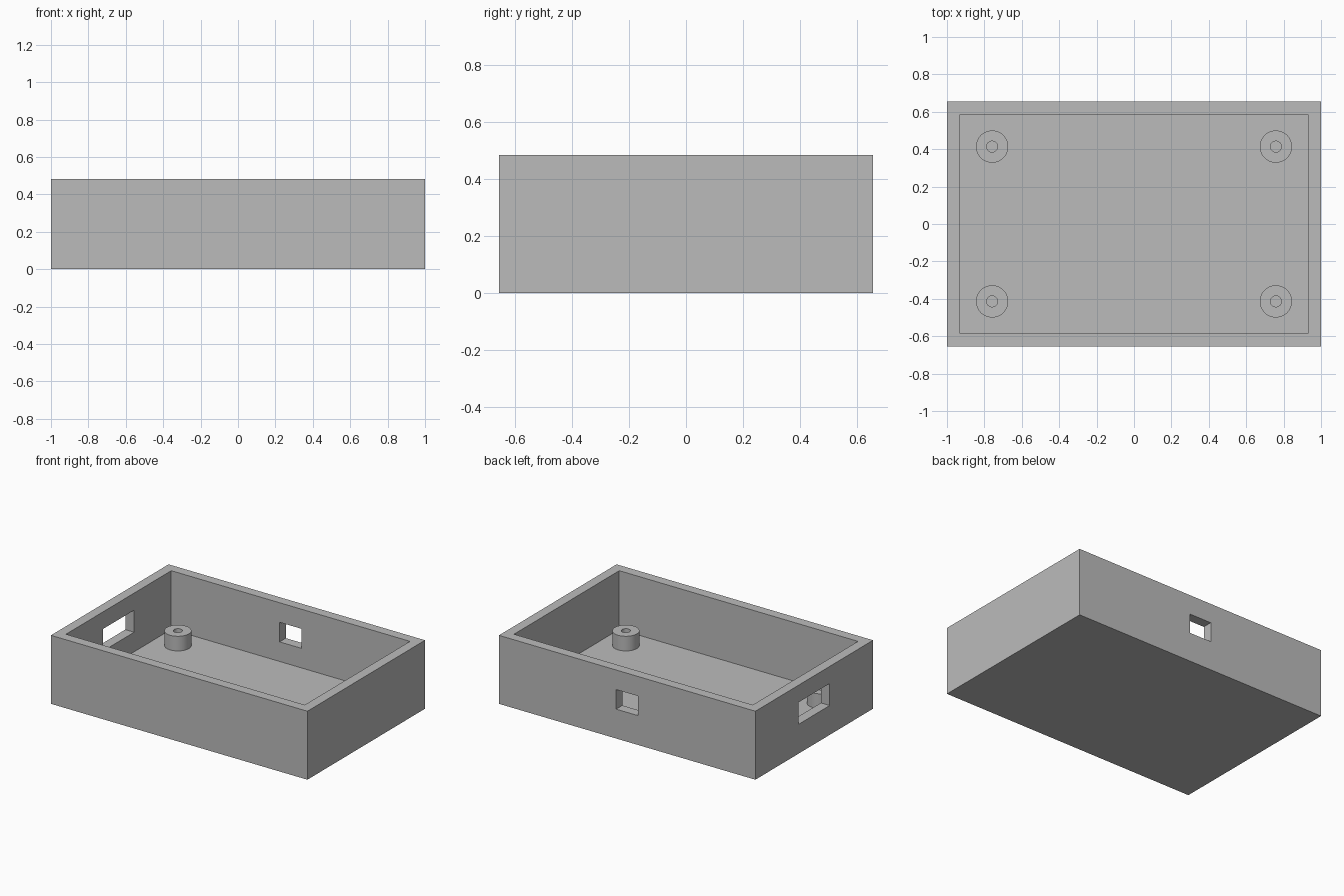
import bpy
import bmesh
import math
from mathutils import Matrix, Vector

cube = bpy.data.objects.get("Cube")
if cube:
    bpy.data.objects.remove(cube, do_unlink=True)

# Overall dimensions
UNIT = 2 / 58
LENGTH, DEPTH, HEIGHT = 58 * UNIT, 38 * UNIT, 14 * UNIT
WALL = 2 * UNIT
POST_TOP = 5 * UNIT
POST_RADIUS, SCREW_RADIUS = 2.5 * UNIT, 0.85 * UNIT
POST_X, POST_Y = 22 * UNIT, 12 * UNIT

grey = bpy.data.materials.new("plain grey")
grey.use_nodes = True
grey.diffuse_color = (0.5, 0.5, 0.5, 1)
grey.node_tree.nodes["Principled BSDF"].inputs["Base Color"].default_value = (0.5, 0.5, 0.5, 1)


def add_object(name, bm):
    bmesh.ops.recalc_face_normals(bm, faces=bm.faces)
    mesh = bpy.data.meshes.new(name)
    bm.to_mesh(mesh)
    bm.free()
    mesh.materials.append(grey)
    obj = bpy.data.objects.new(name, mesh)
    bpy.context.collection.objects.link(obj)
    return obj


def activate(obj):
    bpy.ops.object.select_all(action="DESELECT")
    obj.select_set(True)
    bpy.context.view_layer.objects.active = obj


def box(name, low, high):
    low, high = Vector(low), Vector(high)
    bm = bmesh.new()
    bmesh.ops.create_cube(bm, size=1, matrix=Matrix.Translation((low + high) / 2)
                          @ Matrix.Diagonal((*(high - low), 1)))
    return add_object(name, bm)


def cut(target, cutter):
    cutter.hide_render = True
    mod = target.modifiers.new("cut", "BOOLEAN")
    mod.operation = "DIFFERENCE"
    mod.solver = "EXACT"
    mod.object = cutter
    activate(target)
    bpy.ops.object.modifier_apply(modifier=mod.name)
    bpy.data.objects.remove(cutter, do_unlink=True)


# Open tray
x, y = LENGTH / 2, DEPTH / 2
tray = box("tray", (-x, -y, 0), (x, y, HEIGHT))
cut(tray, box("cavity_cutter", (WALL - x, WALL - y, WALL), (x - WALL, y - WALL, HEIGHT + WALL)))

# Port openings in the back wall and the right end wall
cut(tray, box("back_port_cutter", (-2.5 * UNIT, y - 1.5 * WALL, 6 * UNIT),
              (2.5 * UNIT, y + WALL, 10 * UNIT)))
cut(tray, box("end_port_cutter", (-x - WALL, -5 * UNIT, 6 * UNIT),
              (-x + 1.5 * WALL, 5 * UNIT, 10.5 * UNIT)))


# Hollow screw posts, each a turned profile standing on the floor
def screw_post(name, px, py):
    bm = bmesh.new()
    base = WALL - 0.01
    profile = [(SCREW_RADIUS, base), (SCREW_RADIUS, POST_TOP),
               (POST_RADIUS, POST_TOP), (POST_RADIUS, base)]
    verts = [bm.verts.new((r, 0, z)) for r, z in profile]
    edges = [bm.edges.new((verts[i], verts[i - 1])) for i in range(len(verts))]
    bmesh.ops.spin(bm, geom=verts + edges, cent=(0, 0, 0), axis=(0, 0, 1),
                   angle=math.tau, steps=48, use_merge=True)
    bmesh.ops.remove_doubles(bm, verts=bm.verts, dist=0.0001)
    post = add_object(name, bm)
    post.location = (px, py, 0)
    activate(post)
    bpy.ops.object.shade_smooth_by_angle(angle=math.radians(30))


for end, sy in (("front", -1), ("back", 1)):
    for side, sx in (("right", -1), ("left", 1)):
        screw_post(f"{end}_{side}_screw_post", sx * POST_X, sy * POST_Y)
